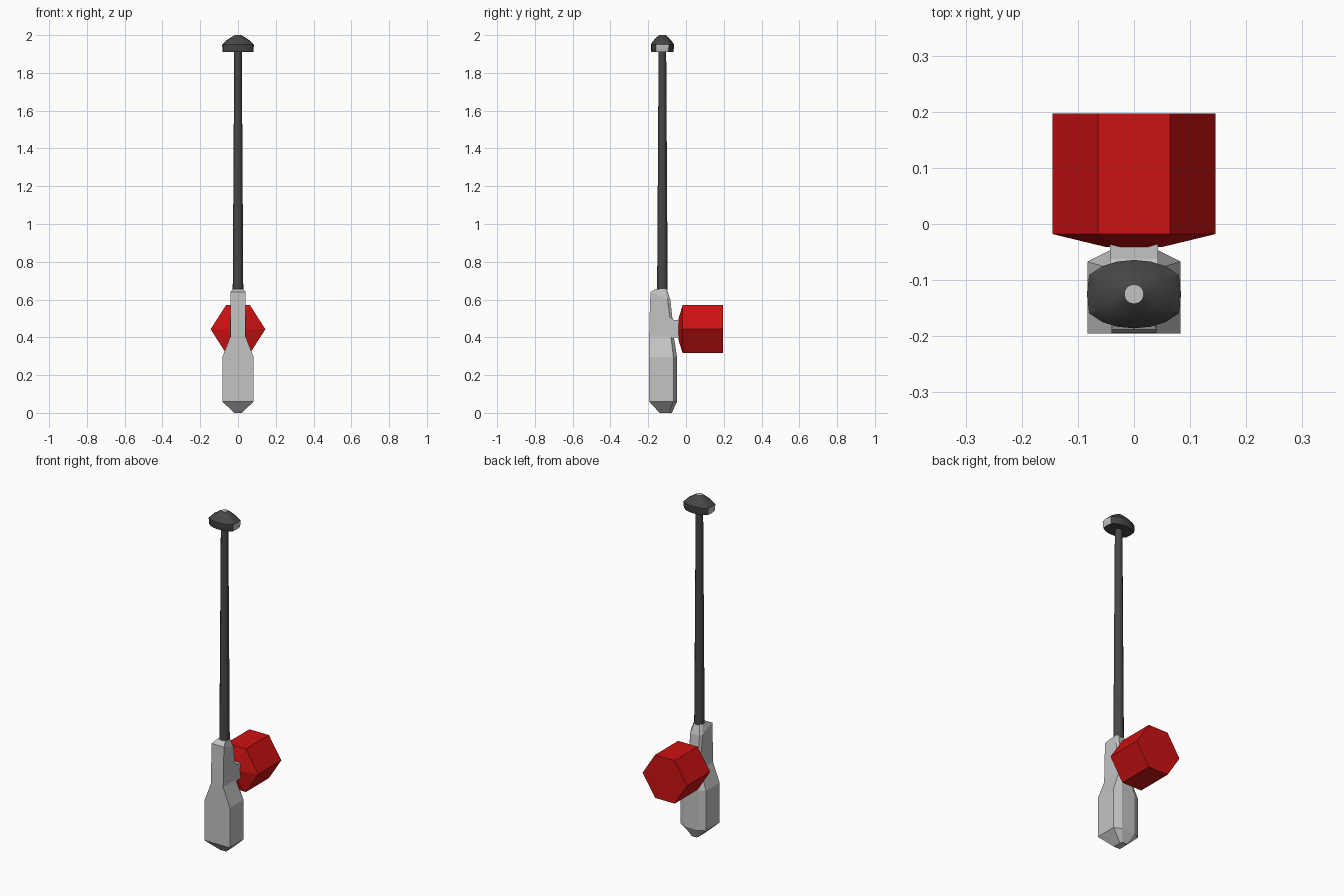
import bpy
import bmesh
from math import cos, sin, pi

cube = bpy.data.objects.get("Cube")
if cube:
    bpy.data.objects.remove(cube, do_unlink=True)


def material(name, color):
    m = bpy.data.materials.new(name)
    m.use_nodes = True
    m.diffuse_color = (*color, 1)
    m.node_tree.nodes["Principled BSDF"].inputs["Base Color"].default_value = (*color, 1)
    return m


GREY = material("light grey", (0.55, 0.55, 0.55))
DARK = material("dark grey", (0.062, 0.062, 0.062))
RED = material("red", (0.6, 0.006, 0.006))
AXIS_Y = -0.125


def loft(name, rings, mats, smooth=False, paint=None):
    """Skin a stack of equal-length rings and close both ends."""
    bm = bmesh.new()
    loops = [[bm.verts.new(p) for p in ring] for ring in rings]
    n = len(loops[0])
    for a, b in zip(loops, loops[1:]):
        for i in range(n):
            j = (i + 1) % n
            bm.faces.new((a[i], a[j], b[j], b[i]))
    bm.faces.new(loops[0])
    bm.faces.new(loops[-1])
    bmesh.ops.recalc_face_normals(bm, faces=bm.faces)
    if paint:
        for f in bm.faces:
            f.material_index = paint(f)
    me = bpy.data.meshes.new(name)
    bm.to_mesh(me)
    bm.free()
    for m in mats:
        me.materials.append(m)
    ob = bpy.data.objects.new(name, me)
    bpy.context.collection.objects.link(ob)
    if smooth:
        bpy.ops.object.select_all(action="DESELECT")
        bpy.context.view_layer.objects.active = ob
        ob.select_set(True)
        bpy.ops.object.shade_smooth_by_angle(angle=pi / 6)
    return ob


# Handle body: flat front, chamfered back corners
def body_ring(w, c, front, side, back, z, drop=0):
    half = [(w, front, z), (w, side, z - drop * 0.9), (c, back, z - drop)]
    return half + [(-x, y, h) for x, y, h in reversed(half)]


loft("handle_body", [
    body_ring(0.02, 0.015, -0.14, -0.09, -0.075, 0),
    body_ring(0.083, 0.043, -0.195, -0.067, -0.047, 0.06),
    body_ring(0.083, 0.043, -0.195, -0.067, -0.047, 0.295),
    body_ring(0.04, 0.03, -0.195, -0.08, -0.065, 0.405),
    body_ring(0.04, 0.03, -0.193, -0.085, -0.072, 0.50),
    body_ring(0.04, 0.03, -0.188, -0.098, -0.083, 0.64, 0.04),
    body_ring(0.028, 0.018, -0.16, -0.112, -0.102, 0.656),
], [GREY])


# Short neck joining the body to the drum
def neck_ring(y, hx, hz):
    return [(sx * hx, y, 0.445 + sz * hz) for sx, sz in
            ((-1, -1), (1, -1), (1, 1), (-1, 1))]


loft("drum_neck", [neck_ring(-0.1, 0.04, 0.07), neck_ring(-0.062, 0.043, 0.046),
                   neck_ring(-0.035, 0.043, 0.046)], [GREY])


# Hexagonal drum with a tapered front
def drum_ring(y, r, rz):
    return [(r * cos(k * pi / 3) * (1 if k % 3 == 0 else 0.88), y,
             0.443 + rz * sin(k * pi / 3) / sin(pi / 3)) for k in range(6)]


loft("drum", [drum_ring(-0.041, 0.05, 0.052), drum_ring(-0.018, 0.145, 0.127),
              drum_ring(0.197, 0.145, 0.127)], [RED])


# Long tapered rod
def circle(r, z, n=12):
    return [(r * cos(2 * pi * k / n), AXIS_Y + r * sin(2 * pi * k / n), z)
            for k in range(n)]


loft("rod", [circle(0.028, 0.65), circle(0.02, 1.93)], [DARK], smooth=True)

# Cap: barrel-shaped outline that rounds into a small flat tip
quarter = [(0.084, 0), (0.08, 0.034), (0.056, 0.05), (0.03, 0.058)]
outline = (quarter + [(0, 0.061)] + [(-x, y) for x, y in reversed(quarter)]
           + [(-x, -y) for x, y in quarter[1:]] + [(0, -0.061)]
           + [(x, -y) for x, y in reversed(quarter[1:])])


def cap_ring(s, z, roundness=0):
    ring = []
    for x, y in outline:
        r = (x * x + y * y) ** 0.5
        k = s * (1 - roundness + roundness * 0.06 / r)
        ring.append((x * k, AXIS_Y + y * k, z))
    return ring


def cap_paint(f):
    c = f.calc_center_median()
    end_plate = abs(c.x) > 0.075 and abs(f.normal.z) < 0.5
    tip = f.normal.z > 0.95 and c.z > 1.99
    return 1 if end_plate or tip else 0


loft("cap", [cap_ring(0.95, 1.91), cap_ring(0.98, 1.915), cap_ring(1, 1.951),
             cap_ring(0.82, 1.968, 0.1), cap_ring(0.56, 1.986, 0.5),
             cap_ring(0.33, 1.998, 1), cap_ring(0.29, 2.0, 1)],
     [DARK, GREY], smooth=True, paint=cap_paint)
